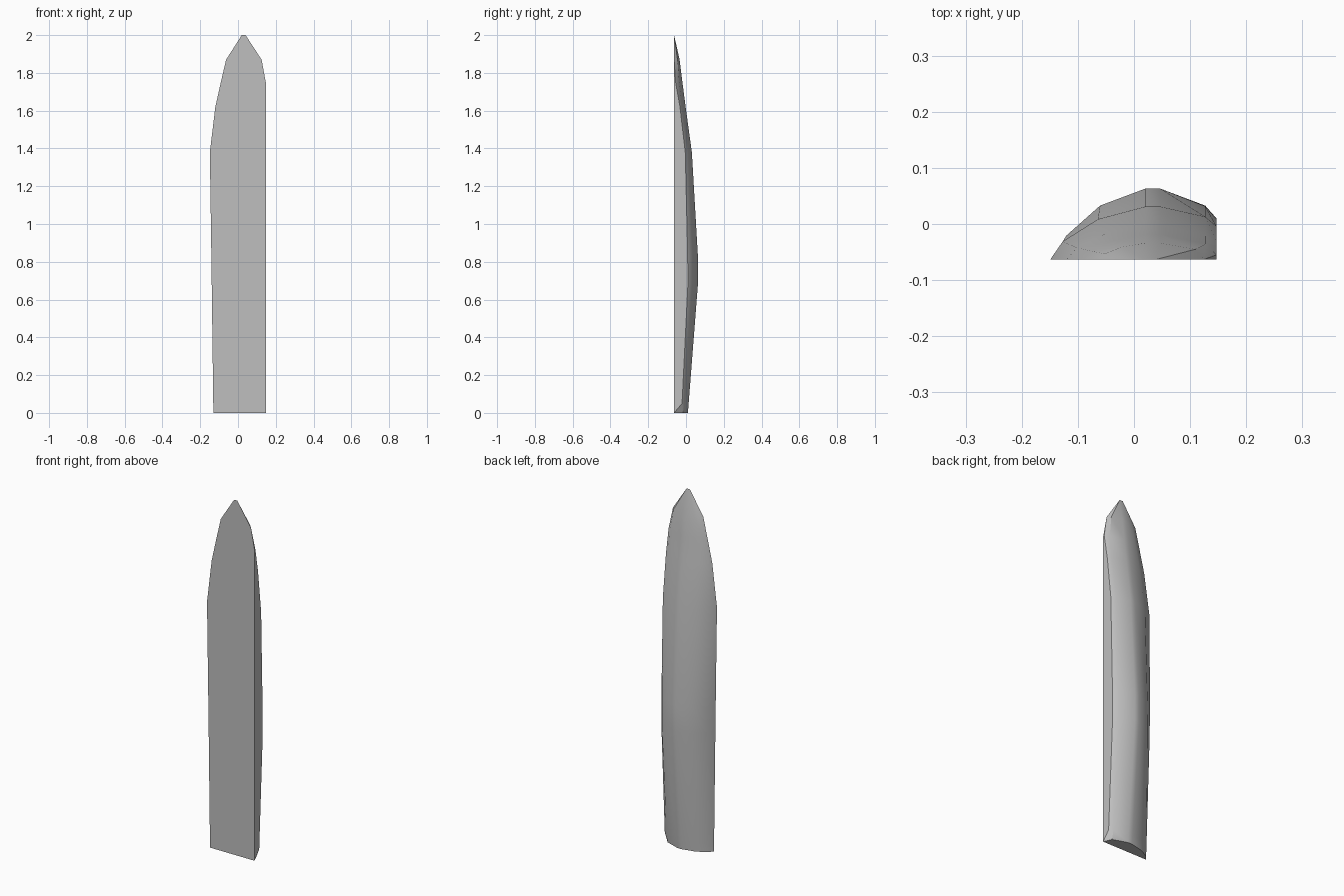
import bpy
import bmesh
import math

cube = bpy.data.objects.get("Cube")
if cube:
    bpy.data.objects.remove(cube, do_unlink=True)

FRONT = -0.063                # plane of the flat front face
RIDGE = (0.02, 0.047)         # x of the two lines of the back ridge

# Cross-sections: height, left edge x, right edge x, ridge depth, flank depth
SECTIONS = [
    (0.00, -0.130, 0.147, 0.073, 0.0),
    (0.05, -0.131, 0.147, 0.077, 0.042),
    (0.68, -0.139, 0.147, 0.126, 0.073),
    (0.83, -0.141, 0.147, 0.126, 0.072),
    (1.38, -0.149, 0.147, 0.094, 0.059),
    (1.62, -0.120, 0.147, 0.061, 0.031),
    (1.75, -0.091, 0.147, 0.044, 0.008),
    (1.87, -0.063, 0.125, 0.029, 0.0),
    (2.00, 0.020, 0.040, 0.0, 0.0),
]


def section(z, left, right, depth, flank):
    """Flat-fronted outline with a rounded back and an upright flank."""
    a, b = RIDGE[0], min(RIDGE[1], right)
    outline = [
        (left, 0),
        (a + (left - a) * 0.87, depth * 0.34),
        (a + (left - a) * 0.5, depth * 0.76),
        (a, depth),
        (b, depth),
        (b + (right - b) * 0.8, max(depth * 0.62, flank + depth * 0.18)),
        (right, flank),
        (right, 0),
    ]
    return [(x, FRONT + y, z) for x, y in outline]


# Blade body: loft the sections and close both ends
bm = bmesh.new()
rings = [[bm.verts.new(p) for p in section(*s)] for s in SECTIONS]
for low, high in zip(rings, rings[1:]):
    for i in range(len(low)):
        j = (i + 1) % len(low)
        bm.faces.new((low[i], low[j], high[j], high[i]))
bm.faces.new(rings[0][::-1])
bm.faces.new(rings[-1])
bmesh.ops.remove_doubles(bm, verts=bm.verts, dist=0.0005)
bmesh.ops.dissolve_degenerate(bm, dist=0.0005, edges=bm.edges)
bmesh.ops.recalc_face_normals(bm, faces=bm.faces)

mesh = bpy.data.meshes.new("blade")
bm.to_mesh(mesh)
bm.free()
blade = bpy.data.objects.new("blade", mesh)
bpy.context.collection.objects.link(blade)

# Plain grey material
grey = bpy.data.materials.new("light grey")
grey.use_nodes = True
colour = (0.52, 0.52, 0.52, 1)
grey.diffuse_color = colour
for node in grey.node_tree.nodes:
    if node.type == "BSDF_PRINCIPLED":
        node.inputs["Base Color"].default_value = colour
mesh.materials.append(grey)

# Smooth back with crisp outer edges
for ob in bpy.context.selected_objects:
    ob.select_set(False)
blade.select_set(True)
bpy.context.view_layer.objects.active = blade
bpy.ops.object.shade_smooth_by_angle(angle=math.radians(32))
